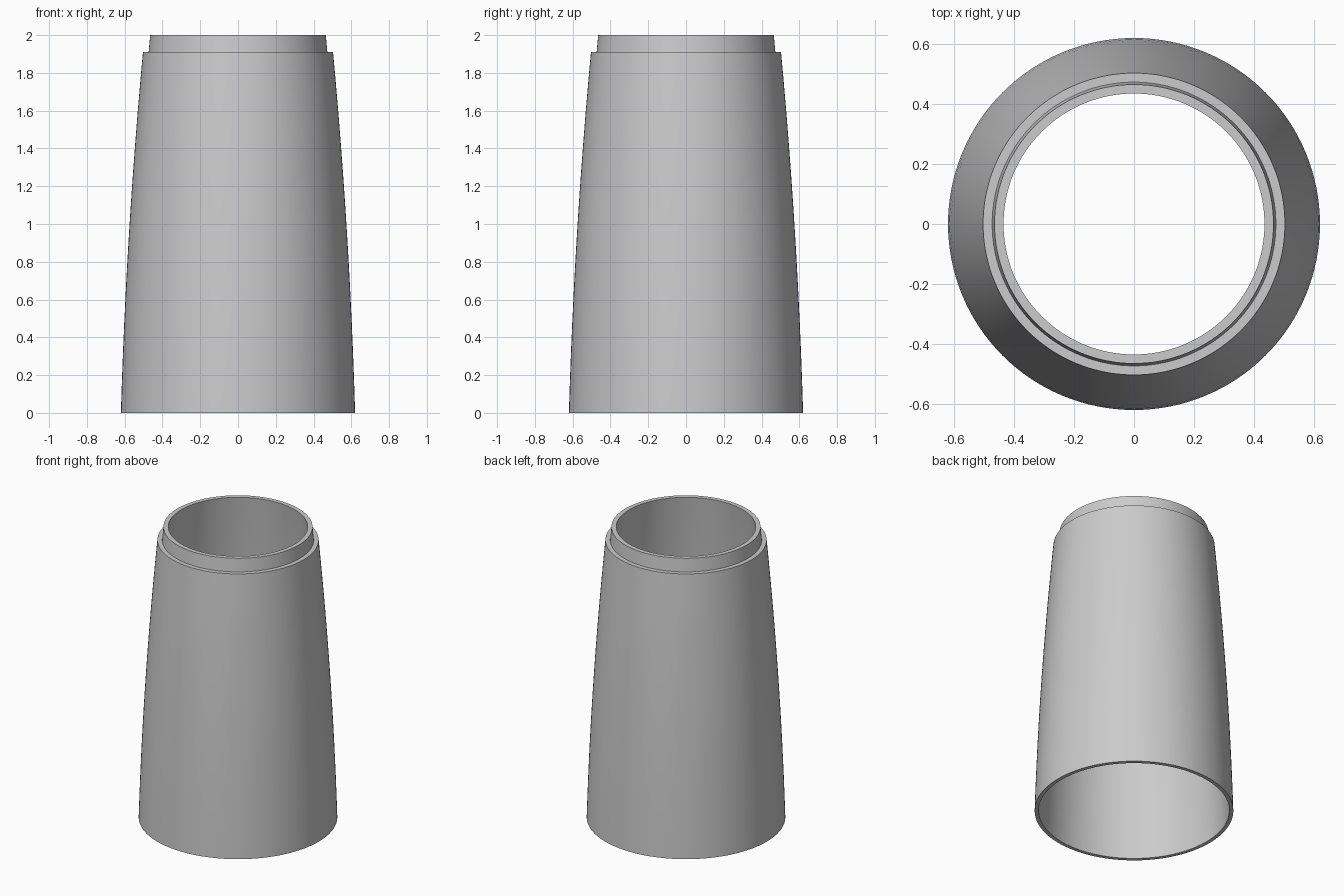
import bpy, bmesh, math

cube = bpy.data.objects.get("Cube")
if cube:
    bpy.data.objects.remove(cube, do_unlink=True)

SEGMENTS = 128
STEPS = 12
SHOULDER = 1.91
HEIGHT = 2.0


def bowed(r, a, b, top):
    """Gently bowed wall, listed from the bottom up."""
    heights = [top * i / STEPS for i in range(STEPS + 1)]
    return [(r - a * z - b * z * z, z) for z in heights]


# Closed cross-section: outer wall, stepped neck, then down the inside
outer = bowed(0.62, 0.0293, 0.0167, SHOULDER)
neck = [(0.473, SHOULDER), (0.465, HEIGHT)]
inner = bowed(0.595, 0.028, 0.026, HEIGHT)
profile = outer + neck + inner[::-1]

# Revolve the cross-section into a hollow sleeve
bm = bmesh.new()
rings = []
for k in range(SEGMENTS):
    t = 2 * math.pi * k / SEGMENTS
    rings.append([bm.verts.new((r * math.cos(t), r * math.sin(t), z)) for r, z in profile])
n = len(profile)
for k in range(SEGMENTS):
    a, b = rings[k], rings[(k + 1) % SEGMENTS]
    for i in range(n):
        j = (i + 1) % n
        bm.faces.new((a[i], b[i], b[j], a[j]))
bmesh.ops.recalc_face_normals(bm, faces=bm.faces)
mesh = bpy.data.meshes.new("tapered_sleeve")
bm.to_mesh(mesh)
bm.free()

sleeve = bpy.data.objects.new("tapered_sleeve", mesh)
bpy.context.collection.objects.link(sleeve)

# Plain grey finish
grey = bpy.data.materials.new("plain_grey")
grey.use_nodes = True
colour = (0.6, 0.6, 0.6, 1)
grey.diffuse_color = colour
grey.node_tree.nodes["Principled BSDF"].inputs["Base Color"].default_value = colour
mesh.materials.append(grey)

# Smooth walls with crisp rims and shoulder
bpy.ops.object.select_all(action="DESELECT")
sleeve.select_set(True)
bpy.context.view_layer.objects.active = sleeve
bpy.ops.object.shade_smooth_by_angle(angle=math.radians(30))
